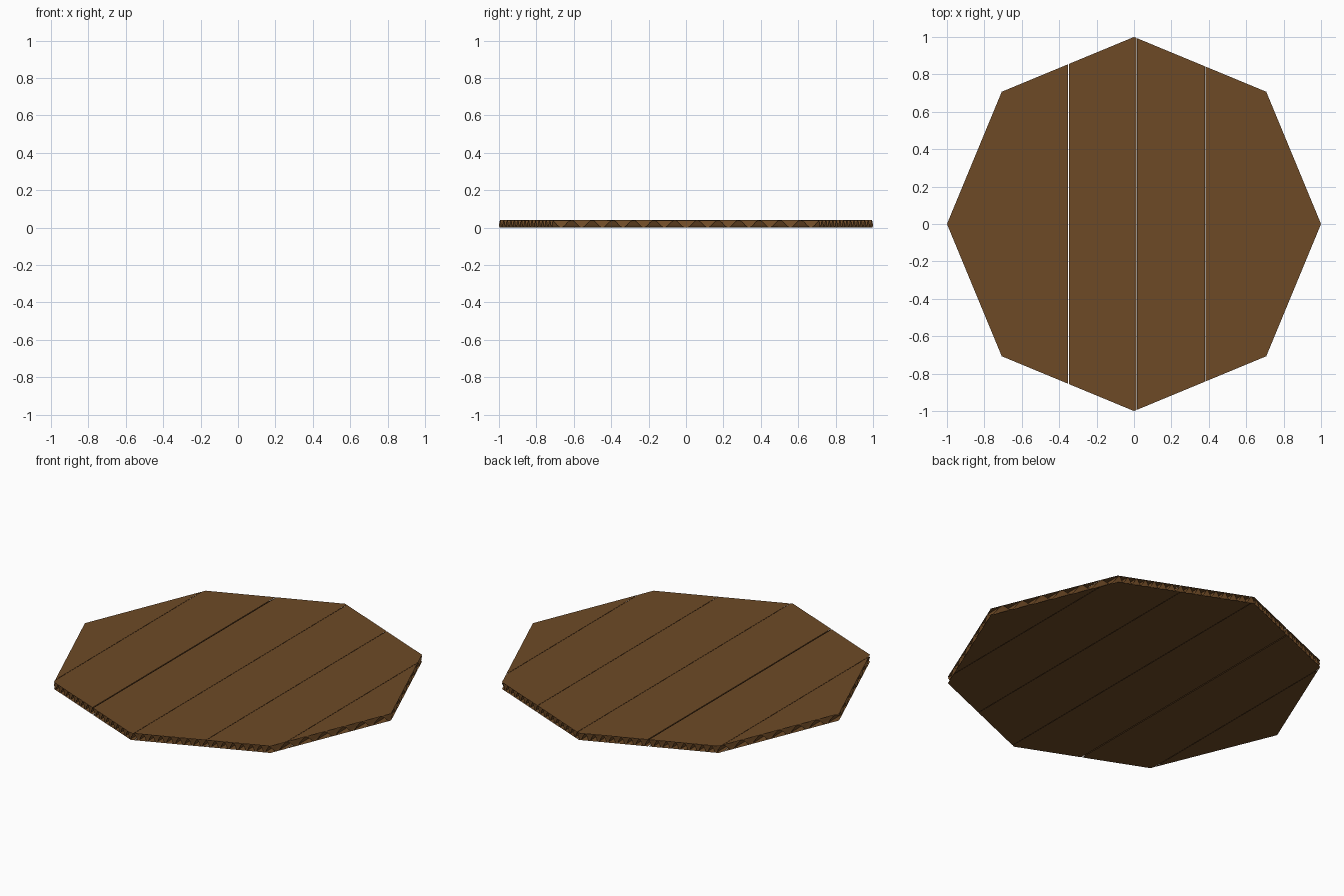
import bpy, math

if "Cube" in bpy.data.objects:
    bpy.data.objects.remove(bpy.data.objects["Cube"])

R = 1.0                 # octagon circumradius
H = 0.04                # board thickness
C = math.cos(math.pi / 4)
PITCH = 0.3657          # width of one board strip
FLUTES = 8              # waves per strip
SEAMS = [-0.351 + PITCH * i for i in range(-1, 4)]

mat = bpy.data.materials.new("cardboard")
mat.diffuse_color = (0.155, 0.068, 0.019, 1)
mat.use_nodes = True
mat.node_tree.nodes["Principled BSDF"].inputs["Base Color"].default_value = mat.diffuse_color


def half_depth(x):
    """Half the octagon's y extent at x."""
    a = abs(x)
    t = math.tan(math.pi / 8)
    return R - a * t if a < C else (R - a) / t


def sheet(name, xs, height, flip=False, smooth=False):
    """Thin sheet running along y, clipped to the octagon."""
    verts, faces = [], []
    for x in xs:
        d = half_depth(x)
        verts += [(x, -d, height(x)), (x, d, height(x))]
    for i in range(len(xs) - 1):
        a = 2 * i
        f = (a, a + 2, a + 3, a + 1)
        faces.append(f[::-1] if flip else f)
    me = bpy.data.meshes.new(name)
    me.from_pydata(verts, [], faces)
    me.validate()
    me.materials.append(mat)
    if smooth:
        me.polygons.foreach_set("use_smooth", [True] * len(me.polygons))
    ob = bpy.data.objects.new(name, me)
    bpy.context.collection.objects.link(ob)


def wave(x):
    """Corrugation height between the two liners."""
    p = PITCH / FLUTES
    return H / 2 + (H / 2 - 0.0004) * math.cos(2 * math.pi * (x - SEAMS[1]) / p)


# strips between the narrow seams, one seam being slightly wider
bounds = [-R] + SEAMS + [R]
for i in range(len(bounds) - 1):
    gap = lambda k: 0 if k in (0, len(bounds) - 1) else (0.0025 if k == 2 else 0.0008)
    x0, x1 = bounds[i] + gap(i), bounds[i + 1] - gap(i + 1)
    corners = [c for c in (-C, 0, C) if x0 < c < x1]

    # flat top and bottom liners
    flat = sorted([x0, x1] + corners)
    sheet(f"top_liner_{i}", flat, lambda x: H)
    sheet(f"bottom_liner_{i}", flat, lambda x: 0.0, flip=True)

    # wavy core with open flutes along y
    n = max(12, round((x1 - x0) / PITCH * FLUTES * 12))
    xs = sorted(set([x0 + (x1 - x0) * k / n for k in range(n + 1)] + corners))
    sheet(f"corrugated_core_{i}", xs, wave, smooth=True)
